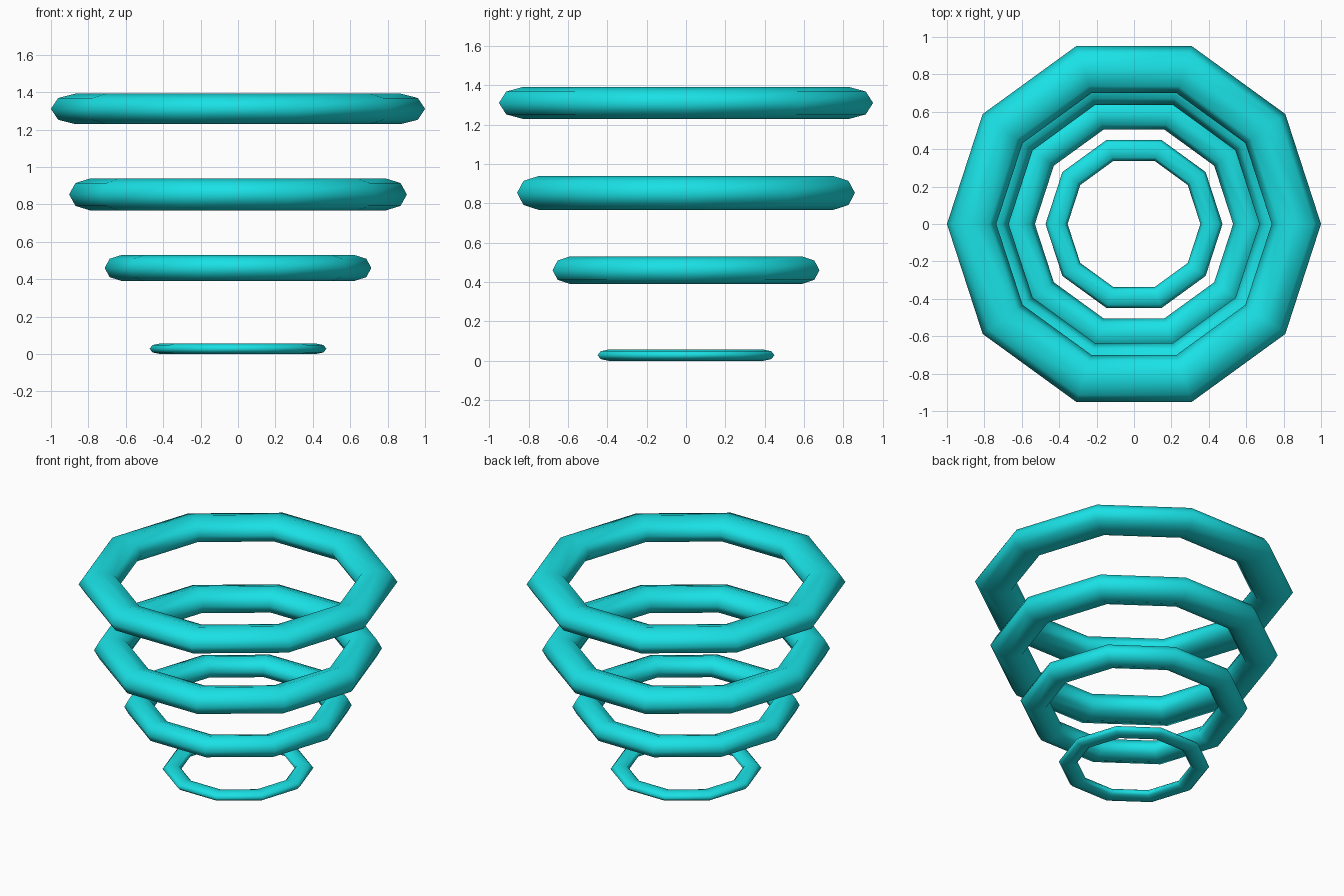
import bpy

if "Cube" in bpy.data.objects:
    bpy.data.objects.remove(bpy.data.objects["Cube"])

# Shared turquoise material
teal = bpy.data.materials.new("turquoise")
teal.diffuse_color = (0.01, 0.75, 0.78, 1)
teal.use_nodes = True
teal.node_tree.nodes["Principled BSDF"].inputs["Base Color"].default_value = teal.diffuse_color


def ring(name, outer, inner, bottom, top):
    """Ten-sided ring with a flattened eight-sided tube."""
    half_width = (outer - inner) / 2
    bpy.ops.mesh.primitive_torus_add(
        major_segments=10, minor_segments=8,
        major_radius=(outer + inner) / 2, minor_radius=half_width,
        location=(0, 0, (bottom + top) / 2))
    obj = bpy.context.object
    obj.name = name
    obj.scale.z = (top - bottom) / 2 / half_width
    bpy.ops.object.transform_apply(location=False, rotation=False, scale=True)
    bpy.ops.object.shade_smooth()
    obj.data.materials.append(teal)


# Stack of rings, widening upwards
ring("bottom_ring", 0.473, 0.355, 0.0, 0.057)
ring("lower_ring", 0.713, 0.53, 0.391, 0.53)
ring("upper_ring", 0.903, 0.67, 0.767, 0.94)
ring("top_ring", 1.0, 0.736, 1.229, 1.393)
